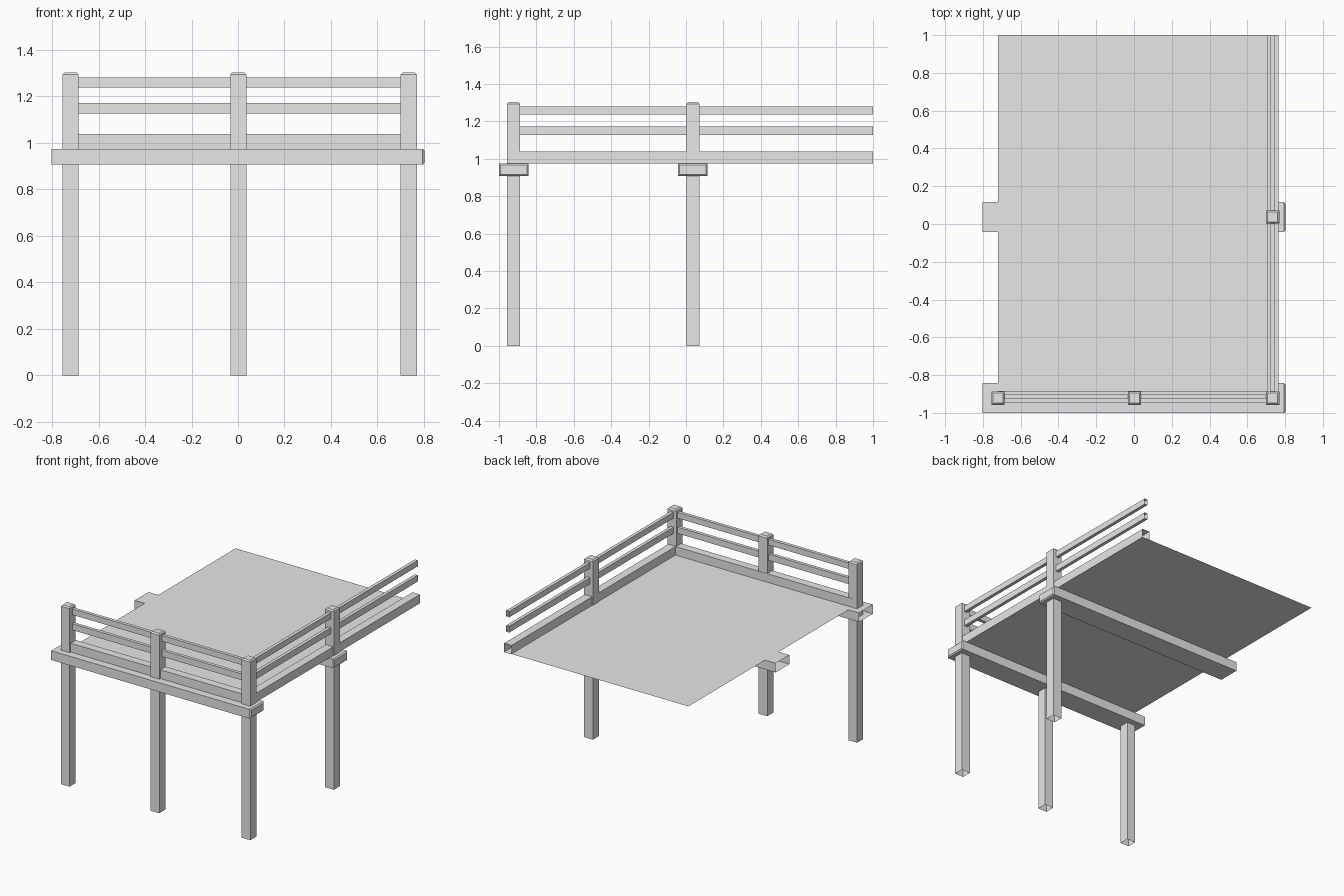
import bpy
import bmesh
from mathutils import Vector

cube = bpy.data.objects.get("Cube")
if cube:
    bpy.data.objects.remove(cube, do_unlink=True)

grey = bpy.data.materials.new("plain grey")
grey.use_nodes = True
grey.diffuse_color = (0.8, 0.8, 0.8, 1)
grey.node_tree.nodes["Principled BSDF"].inputs["Base Color"].default_value = (0.8, 0.8, 0.8, 1)


def finish(name, bm):
    mesh = bpy.data.meshes.new(name)
    bm.to_mesh(mesh)
    bm.free()
    mesh.materials.append(grey)
    obj = bpy.data.objects.new(name, mesh)
    bpy.context.collection.objects.link(obj)
    return obj


def timber(name, low, high, open_dir, chamfer=0.0):
    """Hollow board, open towards open_dir, with a chamfered cap opposite."""
    low, high, open_dir = Vector(low), Vector(high), Vector(open_dir)
    bm = bmesh.new()
    bmesh.ops.create_cube(bm, size=1)
    bmesh.ops.scale(bm, vec=high - low, verts=bm.verts)
    bmesh.ops.translate(bm, vec=(low + high) / 2, verts=bm.verts)
    bm.normal_update()
    end = [f for f in bm.faces if f.normal.dot(open_dir) > 0.9]
    bmesh.ops.delete(bm, geom=end, context='FACES_ONLY')
    if chamfer:
        cap = next(f for f in bm.faces if f.normal.dot(open_dir) < -0.9)
        bmesh.ops.bevel(bm, geom=list(cap.edges), offset=chamfer, segments=1,
                        profile=0.5, affect='EDGES')
    return finish(name, bm)


LEFT_X, MID_X, RIGHT_X = -0.72, 0.002, 0.734
FRONT_Y, MID_Y = -0.922, 0.037
HALF = 0.035
BEAM_LOW, BEAM_TOP = 0.907, 0.974

# Posts running from the ground up through the railing
posts = {
    "front_post_outer": (LEFT_X, FRONT_Y),
    "front_post_middle": (MID_X, FRONT_Y),
    "corner_post": (RIGHT_X, FRONT_Y),
    "side_post": (RIGHT_X, MID_Y),
}
for name, (x, y) in posts.items():
    timber(name, (x - HALF, y - HALF, 0), (x + HALF, y + HALF, 1.303),
           (0, 0, -1), 0.009)

# Cross beams under the deck
for name, y in (("front_beam", FRONT_Y), ("middle_beam", MID_Y)):
    timber(name, (-0.802, y - 0.079, BEAM_LOW), (0.802, y + 0.079, BEAM_TOP),
           (-1, 0, 0), 0.008)

# Railing boards: bottom height, top height, half width
rails = {
    "bottom_board": (BEAM_TOP, 1.038, 0.03),
    "middle_rail": (1.127, 1.173, 0.012),
    "top_rail": (1.238, 1.281, 0.012),
}
for name, (z0, z1, w) in rails.items():
    y = FRONT_Y + 0.008
    timber("front_" + name, (LEFT_X, y - w, z0), (RIGHT_X, y + w, z1), (-1, 0, 0))
    timber("side_" + name, (RIGHT_X - w, FRONT_Y, z0), (RIGHT_X + w, 1.0, z1), (0, 1, 0))

# Thin deck sheet
bm = bmesh.new()
corners = [(LEFT_X, FRONT_Y), (RIGHT_X, FRONT_Y), (RIGHT_X, 1.0), (LEFT_X, 1.0)]
bm.faces.new([bm.verts.new((x, y, BEAM_TOP + 0.002)) for x, y in corners])
finish("deck", bm)
